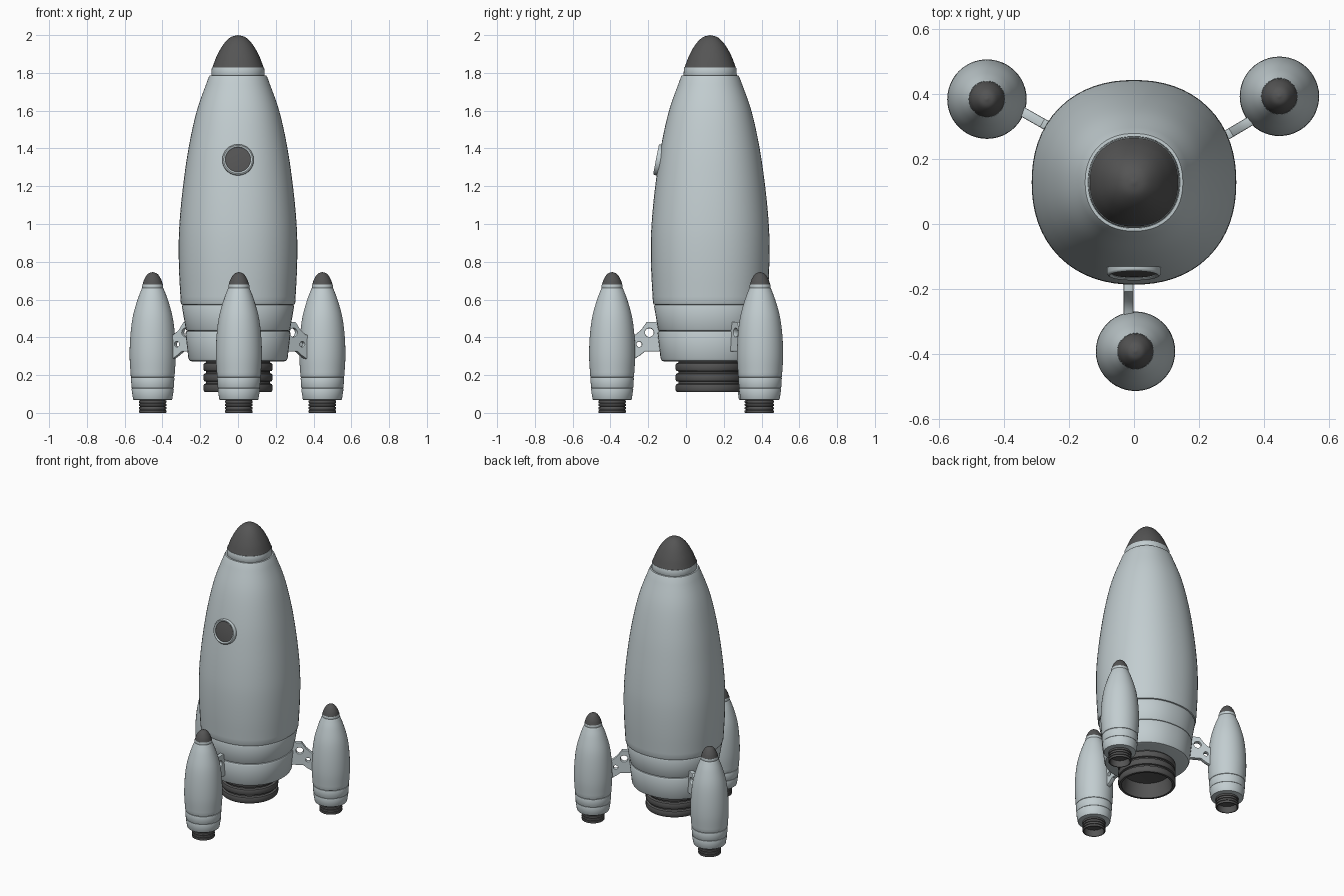
import bpy, bmesh
from math import sin, cos, pi, radians
from mathutils import Matrix, Vector

cube = bpy.data.objects.get("Cube")
if cube:
    bpy.data.objects.remove(cube, do_unlink=True)


def material(name, rgb):
    m = bpy.data.materials.new(name)
    m.use_nodes = True
    m.diffuse_color = (*rgb, 1)
    m.node_tree.nodes["Principled BSDF"].inputs["Base Color"].default_value = (*rgb, 1)
    return m


HULL = material("pale blue grey", (0.54, 0.61, 0.63))
DARK = material("charcoal", (0.09, 0.09, 0.09))
CENTRE = Vector((0, 0.128, 0))


def add_object(name, mesh, mat, matrix):
    mesh.materials.clear()
    mesh.materials.append(mat)
    obj = bpy.data.objects.new(name, mesh)
    bpy.context.collection.objects.link(obj)
    obj.matrix_world = matrix
    bpy.ops.object.select_all(action="DESELECT")
    obj.select_set(True)
    bpy.context.view_layer.objects.active = obj
    bpy.ops.object.shade_smooth_by_angle(angle=radians(35))
    return obj


def smooth(points, steps=5):
    """Catmull-Rom curve through a few (radius, height) points."""
    p = [Vector(q) for q in points]
    p = [2 * p[0] - p[1]] + p + [2 * p[-1] - p[-2]]
    out = []
    for a, b, c, d in zip(p, p[1:], p[2:], p[3:]):
        for i in range(steps):
            t = i / steps
            out.append(0.5 * (2 * b + (c - a) * t + (2 * a - 5 * b + 4 * c - d) * t * t
                              + (3 * b - a - 3 * c + d) * t ** 3))
    return [tuple(q) for q in out] + [tuple(points[-1])]


def lathe(name, profile, mat, matrix, power=2.0, sides=64):
    """Turn a profile about z; power above 2 squares the section slightly."""
    bm = bmesh.new()
    rings = []
    for r, z in profile:
        if r < 1e-5:
            rings.append([bm.verts.new((0, 0, z))] * sides)
            continue
        ring = []
        for i in range(sides):
            c, s = cos(2 * pi * i / sides), sin(2 * pi * i / sides)
            k = r / (abs(c) ** power + abs(s) ** power) ** (1 / power)
            ring.append(bm.verts.new((k * c, k * s, z)))
        rings.append(ring)
    for low, high in zip(rings, rings[1:]):
        for i in range(sides):
            j = (i + 1) % sides
            quad = list(dict.fromkeys((low[i], low[j], high[j], high[i])))
            if len(quad) > 2:
                bm.faces.new(quad)
    bmesh.ops.recalc_face_normals(bm, faces=bm.faces)
    mesh = bpy.data.meshes.new(name)
    bm.to_mesh(mesh)
    bm.free()
    return add_object(name, mesh, mat, matrix)


def band(r0, z0, r1, z1, e):
    """Closed drum with rounded rims."""
    return [(0, z0), (r0 - 2 * e, z0), (r0 - 0.6 * e, z0 + 0.4 * e), (r0, z0 + 1.6 * e),
            (r1, z1 - 1.2 * e), (r1 - 0.4 * e, z1 - 0.3 * e), (r1 - 1.4 * e, z1), (0, z1)]


def nozzle(r, z0, z1, ribs):
    """Ribbed outside wall with a hollow inside."""
    h, d = (z1 - z0) / ribs, 0.08 * r
    pts = [(0, z1)]
    for i in range(ribs):
        top = z1 - i * h
        pts += [(r - d, top), (r - d, top - 0.15 * h), (r - 0.2 * d, top - 0.25 * h),
                (r, top - 0.4 * h), (r, top - 0.8 * h), (r - 0.3 * d, top - 0.95 * h)]
    pts += [(r - 0.5 * d, z0), (r * 0.88, z0), (r * 0.8, z0 + 0.6 * (z1 - z0)),
            (0, z0 + 0.7 * (z1 - z0))]
    return pts


# Main rocket
main = Matrix.Translation(CENTRE)
SQ = 2.2
hull = smooth([(0.303, 0.582), (0.312, 0.75), (0.314, 0.9), (0.308, 1.03), (0.291, 1.2),
               (0.262, 1.4), (0.218, 1.6), (0.156, 1.775)])
lathe("hull", [(0, 0.572), (0.292, 0.572), (0.3, 0.575)] + hull
      + [(0.15, 1.786), (0.14, 1.787), (0, 1.787)], HULL, main, SQ)
lathe("hull_band", band(0.277, 0.433, 0.297, 0.574, 0.008), HULL, main, SQ)
lathe("hull_base", band(0.263, 0.272, 0.278, 0.435, 0.011), HULL, main, SQ)
lathe("nose_collar", band(0.141, 1.78, 0.139, 1.829, 0.004), HULL, main, SQ)
nose = smooth([(0.136, 1.828), (0.112, 1.89), (0.078, 1.95), (0.04, 1.988), (0, 2.0)])
lathe("nose_cone", [(0, 1.828)] + nose, DARK, main, SQ)
lathe("main_nozzle", nozzle(0.183, 0.11, 0.275, 3), DARK, main)

# Porthole, tilted to lie on the hull
porthole = (Matrix.Translation((0, -0.148, 1.34))
            @ Matrix.Rotation(radians(79), 4, "X"))
lathe("porthole_frame", [(0.083, -0.03), (0.083, 0.004), (0.08, 0.009), (0.076, 0.011),
                         (0.071, 0.01), (0.067, 0.006), (0.066, -0.03)], HULL, porthole)
lathe("porthole_glass", [(0.067, -0.02), (0.067, 0.004), (0.04, 0.007), (0, 0.008)],
      DARK, porthole)


def strut_mesh():
    """Bevelled plate with two round holes, drawn in radius and height."""
    curve = bpy.data.curves.new("strut_outline", "CURVE")
    curve.dimensions, curve.fill_mode = "2D", "BOTH"
    curve.extrude, curve.bevel_depth, curve.bevel_resolution = 0.011, 0.004, 1
    curve.offset = -0.004
    outline = [(0.25, 0.325), (0.345, 0.325), (0.37, 0.305), (0.41, 0.28), (0.43, 0.28),
               (0.43, 0.41), (0.395, 0.415), (0.365, 0.44), (0.335, 0.482), (0.25, 0.482)]
    loops = [outline]
    for x, z, r in ((0.322, 0.425, 0.023), (0.376, 0.363, 0.014)):
        loops.append([(x + r * cos(a * pi / 12), z - r * sin(a * pi / 12)) for a in range(24)])
    for loop in loops:
        spline = curve.splines.new("POLY")
        spline.points.add(len(loop) - 1)
        for point, (x, z) in zip(spline.points, loop):
            point.co = (x, z, 0, 1)
        spline.use_cyclic_u = True
    helper = bpy.data.objects.new("strut_outline", curve)
    bpy.context.collection.objects.link(helper)
    bpy.context.view_layer.update()
    evaluated = helper.evaluated_get(bpy.context.evaluated_depsgraph_get())
    mesh = bpy.data.meshes.new_from_object(evaluated)
    bpy.data.objects.remove(helper)
    mesh.transform(Matrix.Rotation(pi / 2, 4, "X"))
    return mesh


# Three boosters on struts around the hull
strut = strut_mesh()
shell = smooth([(0.116, 0.195), (0.122, 0.3), (0.118, 0.41), (0.105, 0.51), (0.08, 0.6),
                (0.057, 0.66)])
tip = smooth([(0.054, 0.679), (0.044, 0.708), (0.025, 0.736), (0, 0.746)])
for side, angle in (("front", -89.5), ("left", 30.6), ("right", 150.5)):
    spin = main @ Matrix.Rotation(radians(angle), 4, "Z")
    place = spin @ Matrix.Translation((0.519, 0, 0))
    lathe(side + "_booster_shell", [(0, 0.187), (0.111, 0.187), (0.114, 0.189)] + shell
          + [(0.054, 0.665), (0, 0.665)], HULL, place, sides=48)
    lathe(side + "_booster_band", band(0.112, 0.13, 0.115, 0.187, 0.003), HULL, place, sides=48)
    lathe(side + "_booster_base", band(0.104, 0.068, 0.112, 0.131, 0.004), HULL, place, sides=48)
    lathe(side + "_booster_collar", band(0.056, 0.66, 0.055, 0.68, 0.002), HULL, place, sides=48)
    lathe(side + "_booster_tip", [(0, 0.679)] + tip, DARK, place, sides=48)
    lathe(side + "_booster_nozzle", nozzle(0.073, 0, 0.07, 4), DARK, place, sides=48)
    add_object(side + "_strut", strut.copy(), HULL, spin @ Matrix.Translation((0, -0.02, 0)))
